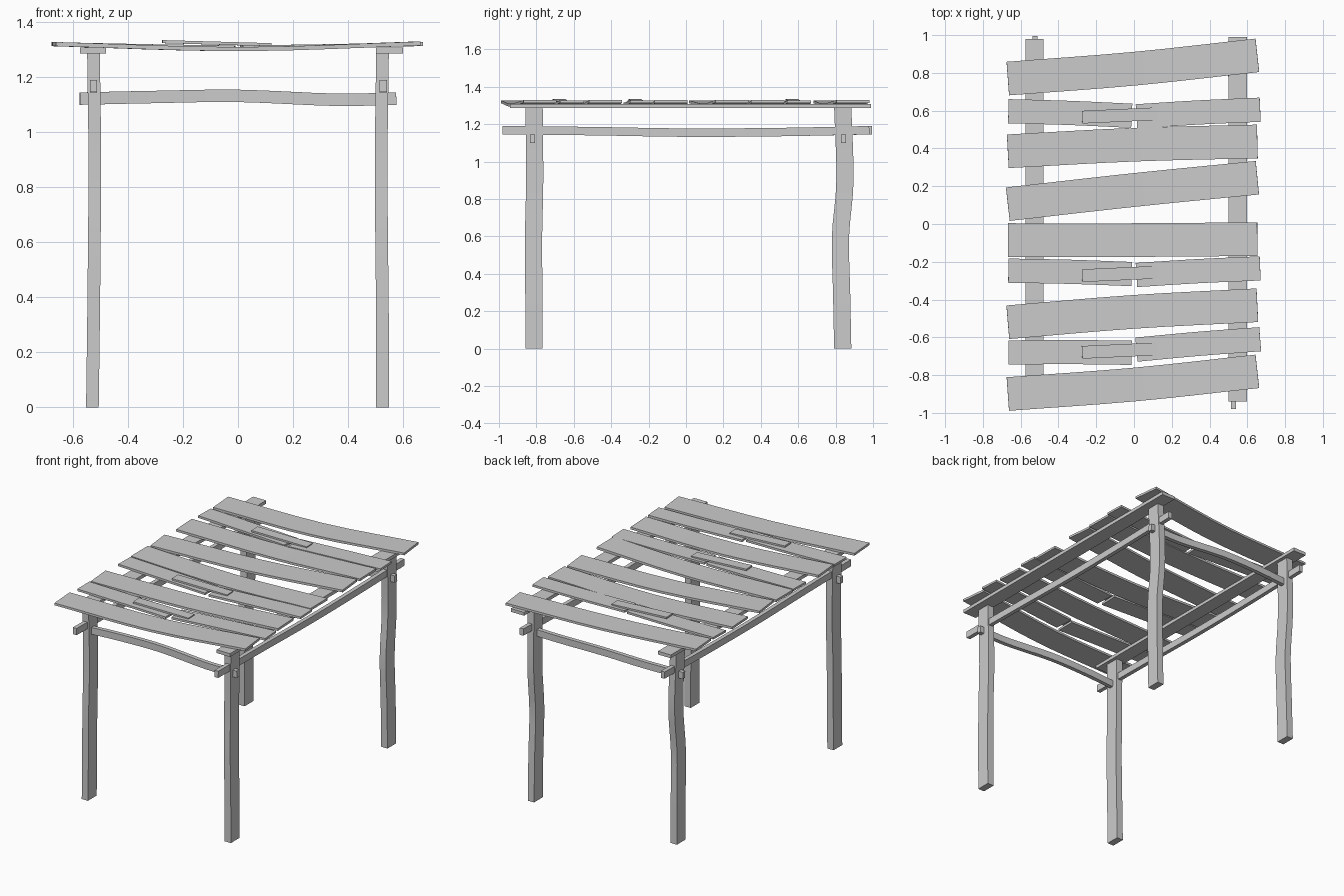
import bpy
from mathutils import Vector

cube = bpy.data.objects.get("Cube")
if cube:
    bpy.data.objects.remove(cube, do_unlink=True)

wood = bpy.data.materials.new("weathered grey wood")
wood.use_nodes = True
grey = (0.6, 0.6, 0.6, 1)
wood.diffuse_color = grey
wood.node_tree.nodes["Principled BSDF"].inputs["Base Color"].default_value = grey

X, Y, Z = Vector((1, 0, 0)), Vector((0, 1, 0)), Vector((0, 0, 1))


def smooth_path(points, steps=4):
    """Catmull-Rom curve through the points."""
    p = [Vector(q) for q in points]
    if len(p) == 2:
        return p
    p = [2 * p[0] - p[1]] + p + [2 * p[-1] - p[-2]]
    path = []
    for a, b, c, d in zip(p, p[1:], p[2:], p[3:]):
        for i in range(steps):
            t = i / steps
            path.append(b + (c - a) * t / 2
                        + (a - 2.5 * b + 2 * c - d / 2) * t ** 2
                        + (1.5 * (b - c) + (d - a) / 2) * t ** 3)
    return path + [p[-2]]


def bar(name, points, width, depth, upright=False):
    """Sweep a rectangle along a path; upright bars keep level sections."""
    path = smooth_path(points)
    verts, faces = [], []
    for i, c in enumerate(path):
        tangent = (path[min(i + 1, len(path) - 1)] - path[max(i - 1, 0)]).normalized()
        side, up = X, Y
        if not upright:
            side = tangent.cross(Z).normalized()
            up = side.cross(tangent)
        for s, u in ((-1, -1), (1, -1), (1, 1), (-1, 1)):
            verts.append(c + side * s * width / 2 + up * u * depth / 2)
    for i in range(len(path) - 1):
        a = 4 * i
        for k in range(4):
            n = (k + 1) % 4
            faces.append((a + k, a + n, a + n + 4, a + k + 4))
    last = len(verts) - 4
    faces += [(3, 2, 1, 0), (last, last + 1, last + 2, last + 3)]
    mesh = bpy.data.meshes.new(name)
    mesh.from_pydata(verts, [], faces)
    mesh.materials.append(wood)
    obj = bpy.data.objects.new(name, mesh)
    bpy.context.collection.objects.link(obj)
    bpy.ops.object.select_all(action="DESELECT")
    obj.select_set(True)
    bpy.context.view_layer.objects.active = obj
    bpy.ops.object.shade_smooth_by_angle(angle=0.5)
    return obj


# Four slightly crooked posts
for side, s in (("right", -1), ("left", 1)):
    for end, y, bend in (("front", -0.812, 0.003), ("back", 0.838, 0.012)):
        bar(f"{end}_{side}_leg",
            [(s * 0.527 - 0.002, y, 0), (s * 0.525, y - bend / 2, 0.3),
             (s * 0.522, y - bend, 0.6), (s * 0.52, y + bend, 0.9),
             (s * 0.525, y, 1.29)], 0.046, 0.092, upright=True)

# Sagging side rails passing through the posts, with flat wall beams above
for side, x, front, back in (("right", -0.525, -0.97, 0.995),
                             ("left", 0.527, -0.98, 0.98)):
    bar(f"{side}_rail", [(x, front, 1.168), (x, -0.5, 1.163), (x, 0, 1.155),
                         (x, 0.5, 1.158), (x, back, 1.168)], 0.027, 0.045)
bar("right_top_beam", [(-0.527, -0.94, 1.297), (-0.527, 0.98, 1.297)], 0.095, 0.022)
bar("left_top_beam", [(0.55, -0.94, 1.297), (0.55, 0.99, 1.297)], 0.098, 0.022)

# Cross rails at the front and back
for end, y, bow in (("front", -0.82, 0.015), ("back", 0.842, 0.02)):
    bar(f"{end}_cross_rail", [(-0.575, y, 1.122), (-0.3, y + bow, 1.128),
                              (0, y + bow, 1.132), (0.35, y, 1.118),
                              (0.575, y, 1.122)], 0.028, 0.045)

# Whole roof planks: centre line y at the right end, middle and left end
planks = [(-0.90, -0.85, -0.78), (-0.52, -0.465, -0.43), (-0.085, -0.085, -0.08),
          (0.105, 0.18, 0.245), (0.385, 0.42, 0.437), (0.77, 0.822, 0.893)]
for i, (a, b, c) in enumerate(planks):
    bar(f"roof_plank_{i + 1}", [(-0.668, a, 1.32), (0, b, 1.302), (0.653, c, 1.322)],
        0.178, 0.015)

# Broken roof planks, each of two halves joined by a splint
broken = [(-0.68, -0.682, -0.665, -0.61), (-0.247, -0.265, -0.27, -0.235),
          (0.597, 0.573, 0.57, 0.605)]
for i, (a, b, c, d) in enumerate(broken):
    bar(f"broken_plank_right_half_{i + 1}",
        [(-0.665, a, 1.32), (-0.34, (a + b) / 2 + 0.003, 1.313), (-0.012, b, 1.308)],
        0.128, 0.014)
    bar(f"broken_plank_left_half_{i + 1}",
        [(0.013, c, 1.308), (0.34, (c + d) / 2 + 0.003, 1.313), (0.668, d, 1.32)],
        0.128, 0.014)
    y = (b + c) / 2
    bar(f"splint_{i + 1}", [(-0.275, y - 0.006, 1.329), (0.12, y + 0.012, 1.318)],
        0.067, 0.011)
